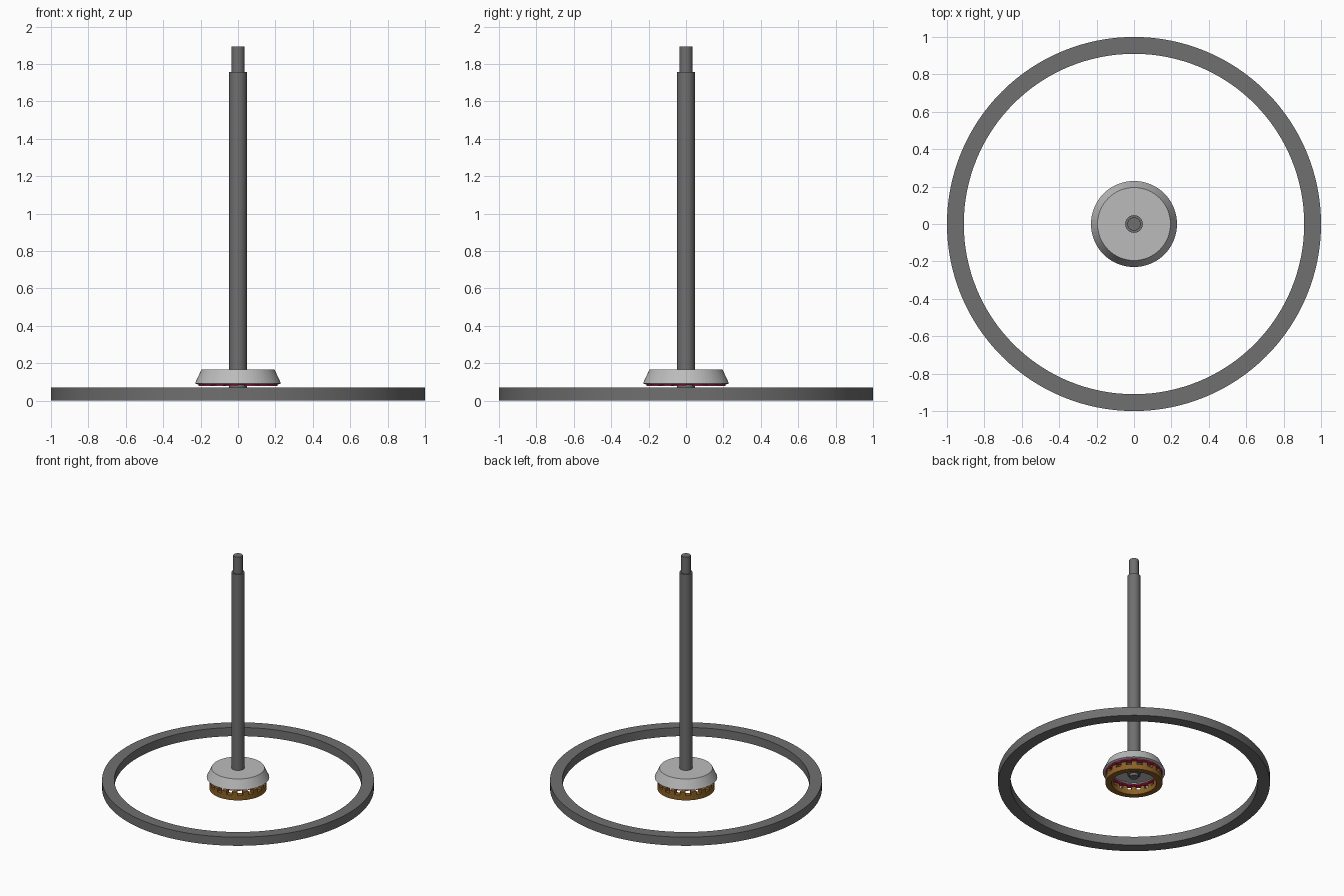
import bpy, bmesh, math

if "Cube" in bpy.data.objects:
    bpy.data.objects.remove(bpy.data.objects["Cube"])


def material(name, rgb):
    m = bpy.data.materials.new(name)
    m.diffuse_color = (*rgb, 1)
    m.use_nodes = True
    m.node_tree.nodes["Principled BSDF"].inputs["Base Color"].default_value = m.diffuse_color
    return m


DARK = material("dark grey", (0.16, 0.16, 0.16))
LIGHT = material("light grey", (0.50, 0.50, 0.50))
BROWN = material("bronze brown", (0.26, 0.12, 0.02))
RED = material("crimson", (0.75, 0.025, 0.11))


def finish(bm, name, mat, smooth=False):
    bmesh.ops.remove_doubles(bm, verts=bm.verts, dist=1e-5)
    bmesh.ops.recalc_face_normals(bm, faces=bm.faces)
    me = bpy.data.meshes.new(name)
    bm.to_mesh(me)
    bm.free()
    me.materials.append(mat)
    ob = bpy.data.objects.new(name, me)
    bpy.context.collection.objects.link(ob)
    if smooth:
        bpy.ops.object.select_all(action='DESELECT')
        ob.select_set(True)
        bpy.context.view_layer.objects.active = ob
        bpy.ops.object.shade_smooth_by_angle(angle=math.radians(30))
    return ob


def lathe(name, profile, mat, sides, closed=False, smooth=False):
    """Spin an (r, z) profile about z; closed joins the last point to the first."""
    bm = bmesh.new()
    vs = [bm.verts.new((r, 0, z)) for r, z in profile]
    pairs = list(zip(vs, vs[1:])) + ([(vs[-1], vs[0])] if closed else [])
    es = [bm.edges.new(p) for p in pairs]
    bmesh.ops.spin(bm, geom=vs + es, cent=(0, 0, 0), axis=(0, 0, 1),
                   angle=2 * math.pi, steps=sides)
    return finish(bm, name, mat, smooth)


def crown(name, ri, ro, flat, root, tip, mat, teeth=16, phase=0.0):
    """Ring with a flat face at z=flat and square teeth between root and tip."""
    n = teeth * 6
    bm = bmesh.new()

    def pt(i, r, z):
        a = 2 * math.pi * i / n + phase
        return bm.verts.new((r * math.cos(a), r * math.sin(a), z))

    for i in range(n):
        h = tip if i % 6 < 3 else root
        bounds = [((ri, flat), (ri, h)), ((ri, h), (ro, h)),
                  ((ro, h), (ro, flat)), ((ro, flat), (ri, flat))]
        for a, b in bounds:
            bm.faces.new([pt(i, *a), pt(i, *b), pt(i + 1, *b), pt(i + 1, *a)])
        if i % 3 == 0:      # tooth side walls
            bm.faces.new([pt(i, ri, root), pt(i, ro, root),
                          pt(i, ro, tip), pt(i, ri, tip)])
    return finish(bm, name, mat)


# large outer ring
lathe("outer_ring", [(0.91, 0), (1, 0), (1, 0.07), (0.91, 0.07)], DARK, 128,
      closed=True, smooth=True)
# stepped centre shaft
lathe("shaft", [(0, 0.05), (0.034, 0.05), (0.034, 0.07), (0.047, 0.07),
                (0.047, 1.757), (0.035, 1.757), (0.035, 1.893), (0, 1.893)],
      DARK, 48, smooth=True)
# tapered cap around the shaft
lathe("tapered_cap", [(0, 0.095), (0.16, 0.095), (0.16, 0.087), (0.215, 0.087),
                      (0.23, 0.092), (0.195, 0.167), (0, 0.167)], LIGHT, 64)
# toothed crowns facing each other below the cap
crown("lower_toothed_ring", 0.165, 0.21, 0.0, 0.04, 0.067, BROWN)
crown("upper_toothed_ring", 0.165, 0.21, 0.09, 0.085, 0.078, RED,
      phase=math.pi / 16)
